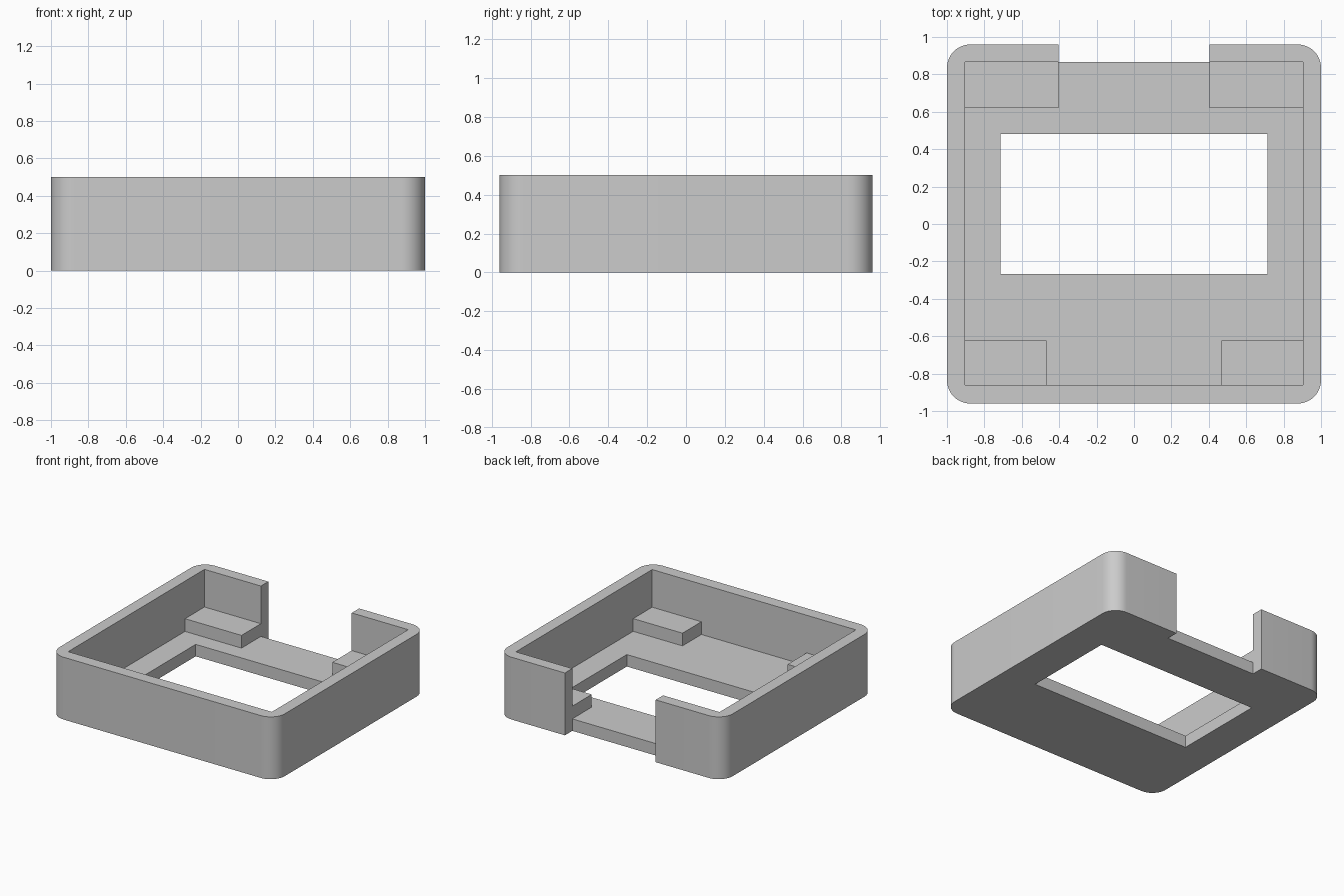
import bpy, bmesh, math

cube = bpy.data.objects.get("Cube")
if cube:
    bpy.data.objects.remove(cube, do_unlink=True)

HEIGHT, FLOOR, PAD_TOP = 0.5, 0.096, 0.198
HALF_X, HALF_Y = 1.0, 0.96
IN_X, IN_FRONT, IN_BACK = 0.904, -0.862, 0.866
GAP = 0.403

grey = bpy.data.materials.new("plain_grey")
grey.use_nodes = True
grey.diffuse_color = (0.6, 0.6, 0.6, 1)
grey.node_tree.nodes["Principled BSDF"].inputs["Base Color"].default_value = (0.6, 0.6, 0.6, 1)


def box(name, x, y, z, radius=0):
    """Box spanning the given ranges, with optional rounded upright edges."""
    bm = bmesh.new()
    bmesh.ops.create_cube(bm, size=1)
    for v in bm.verts:
        v.co = [lo + (c + 0.5) * (hi - lo) for c, (lo, hi) in zip(v.co, (x, y, z))]
    if radius:
        upright = [e for e in bm.edges if abs(e.verts[0].co.z - e.verts[1].co.z) > 0.01]
        bmesh.ops.bevel(bm, geom=upright, offset=radius, segments=12,
                        profile=0.5, affect='EDGES')
    mesh = bpy.data.meshes.new(name)
    bm.to_mesh(mesh)
    bm.free()
    mesh.materials.append(grey)
    obj = bpy.data.objects.new(name, mesh)
    bpy.context.collection.objects.link(obj)
    return obj


def cut(target, cutter):
    """Subtract the cutter and discard it."""
    cutter.hide_render = True
    mod = target.modifiers.new("cut", 'BOOLEAN')
    mod.operation, mod.solver, mod.object = 'DIFFERENCE', 'EXACT', cutter
    bpy.context.view_layer.objects.active = target
    bpy.ops.object.modifier_apply(modifier=mod.name)
    bpy.data.objects.remove(cutter, do_unlink=True)


# Open tray with rounded corners
tray = box("tray", (-HALF_X, HALF_X), (-HALF_Y, HALF_Y), (0, HEIGHT), radius=0.125)
cut(tray, box("cavity_cutter", (-IN_X, IN_X), (IN_FRONT, IN_BACK), (FLOOR, 1)))
# Gap in the back wall, and the window through the floor
cut(tray, box("gap_cutter", (-GAP, GAP), (IN_BACK, 1.2), (-0.5, 1)))
cut(tray, box("window_cutter", (-0.713, 0.713), (-0.268, 0.482), (-0.5, 1)))

bpy.ops.object.select_all(action='DESELECT')
tray.select_set(True)
bpy.context.view_layer.objects.active = tray
bpy.ops.object.shade_smooth_by_angle(angle=math.radians(30))

# Raised support pads in the four inside corners
for side, s in (("left", 1), ("right", -1)):
    for end, inner, y in (("back", GAP, (0.62, IN_BACK)),
                          ("front", 0.467, (IN_FRONT, -0.622))):
        x = sorted((s * inner, s * IN_X))
        box(f"{side}_{end}_pad", x, y, (FLOOR, PAD_TOP))
